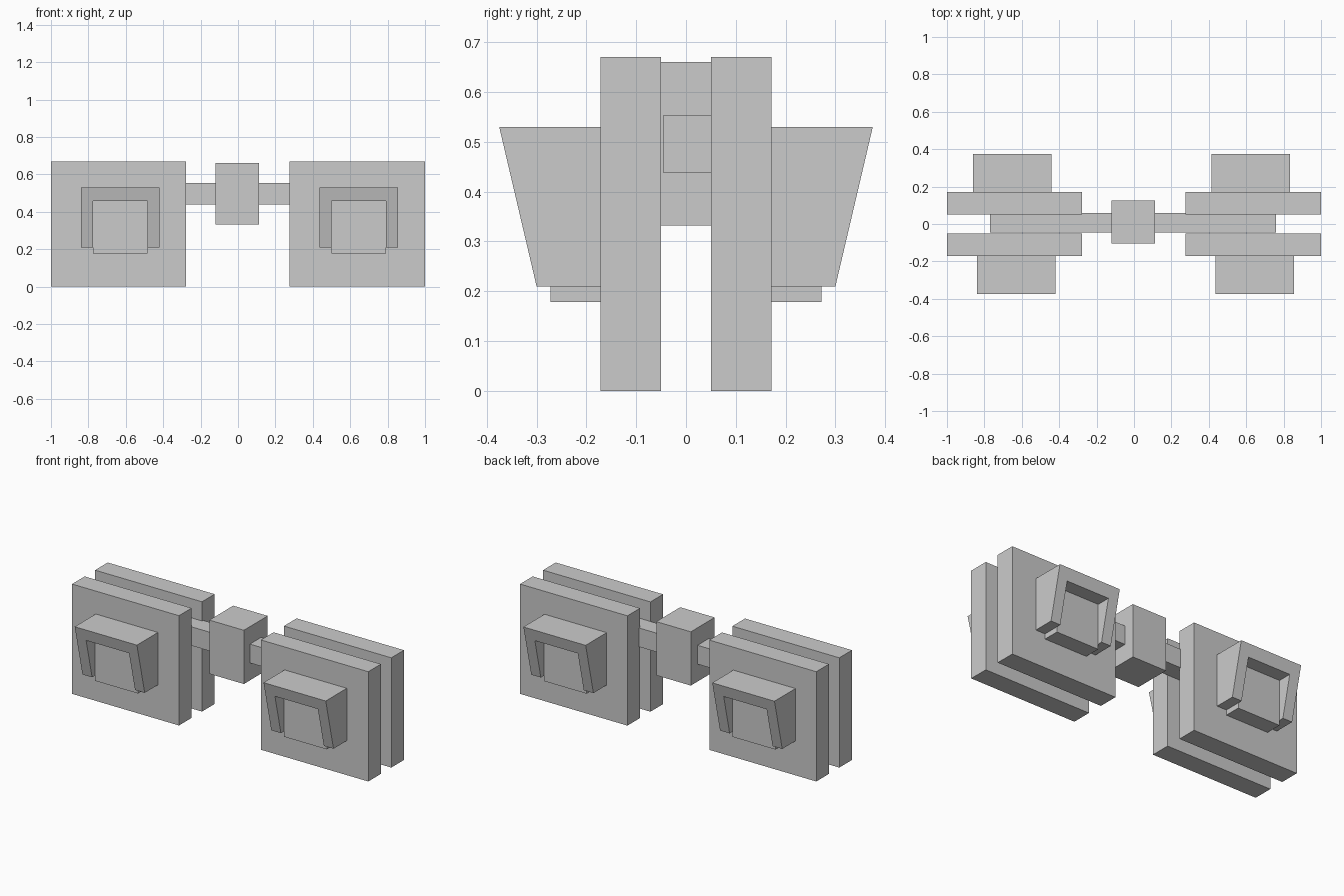
import bpy, bmesh

if "Cube" in bpy.data.objects:
    bpy.data.objects.remove(bpy.data.objects["Cube"])


def new_object(name, bm):
    bmesh.ops.recalc_face_normals(bm, faces=bm.faces)
    mesh = bpy.data.meshes.new(name)
    bm.to_mesh(mesh)
    bm.free()
    obj = bpy.data.objects.new(name, mesh)
    bpy.context.collection.objects.link(obj)
    return obj


def box(name, x, y, z):
    bm = bmesh.new()
    bmesh.ops.create_cube(bm, size=1)
    for v in bm.verts:
        v.co = [r[0] if c < 0 else r[1] for c, r in zip(v.co, (x, y, z))]
    return new_object(name, bm)


PLATE_IN, PLATE_OUT = 0.05, 0.172
HOOD_LOW, HOOD_TOP, LIP = 0.21, 0.53, 0.457


def hood(name, cx, side):
    # Upside-down U profile; its outer face leans outward towards the top
    outer, inner = 0.21, 0.145
    profile = [(-outer, HOOD_LOW), (-outer, HOOD_TOP), (outer, HOOD_TOP), (outer, HOOD_LOW),
               (inner, HOOD_LOW), (inner, LIP), (-inner, LIP), (-inner, HOOD_LOW)]
    bm = bmesh.new()
    back = [bm.verts.new((cx + x, side * PLATE_OUT, z)) for x, z in profile]
    front = []
    for x, z in profile:
        depth = 0.30 + 0.075 * (z - HOOD_LOW) / (HOOD_TOP - HOOD_LOW)
        front.append(bm.verts.new((cx + x, side * depth, z)))
    bm.faces.new(back)
    bm.faces.new(front)
    n = len(profile)
    for i in range(n):
        j = (i + 1) % n
        bm.faces.new((back[i], back[j], front[j], front[i]))
    return new_object(name, bm)


# Central block and the crossbar running between the plates
box("center_block", (-0.12, 0.113), (-0.105, 0.125), (0.332, 0.66))
box("crossbar", (-0.77, 0.76), (-0.046, 0.06), (0.438, 0.553))

# Paired plates, each with a hood around a small inner block
ends = {"left": (-1.0, -0.278), "right": (0.275, 1.0)}
hood_centers = {("left", -1): -0.63, ("right", -1): 0.645,
                ("left", 1): -0.65, ("right", 1): 0.625}
for (end, side), cx in hood_centers.items():
    label = f"{end}_{'front' if side < 0 else 'back'}"
    box(f"{label}_plate", ends[end], sorted((side * PLATE_IN, side * PLATE_OUT)), (0, 0.67))
    hood(f"{label}_hood", cx, side)
    box(f"{label}_inner_block", (cx - 0.145, cx + 0.145),
        sorted((side * PLATE_OUT, side * 0.272)), (0.178, LIP))
